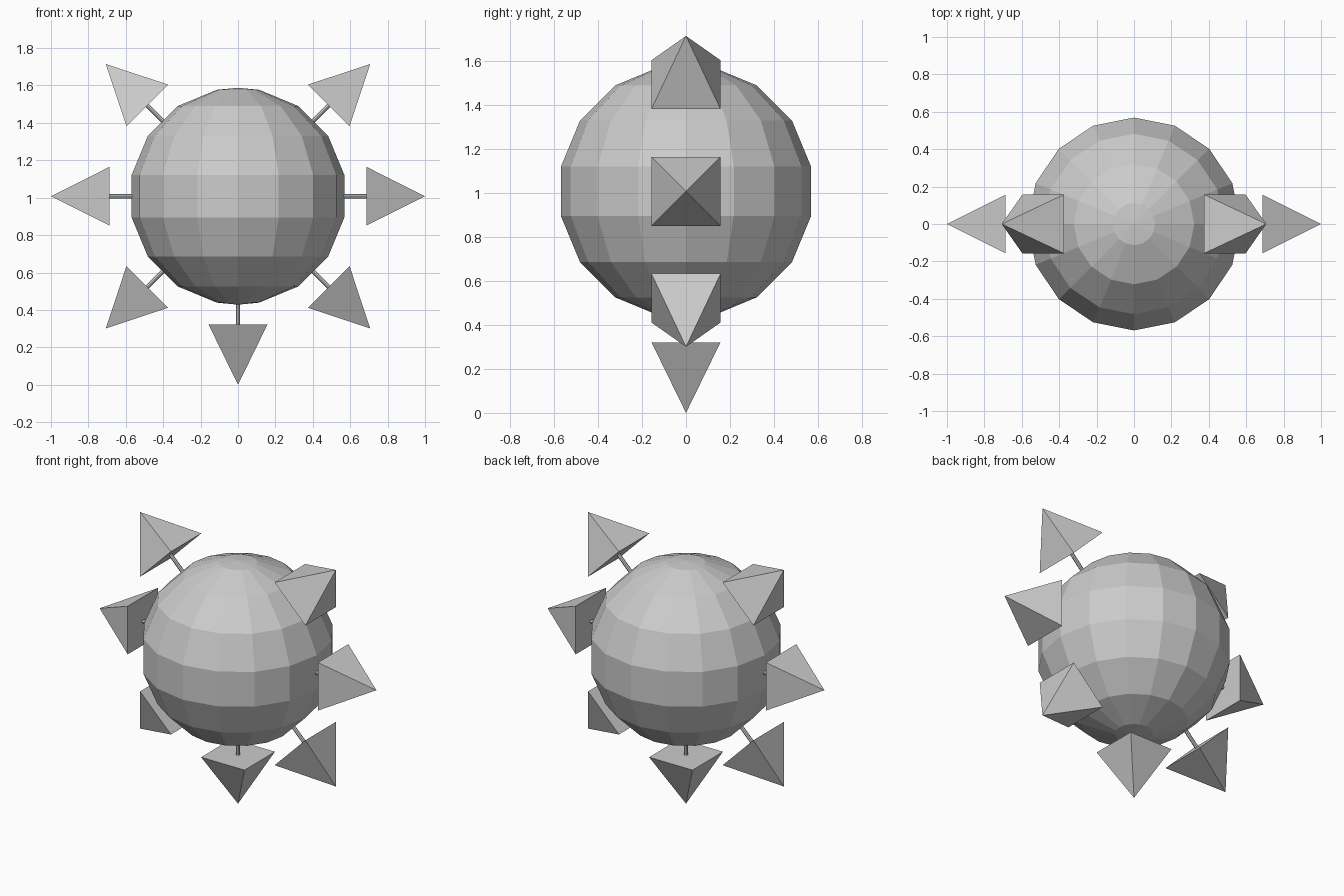
import bpy, bmesh
from math import sin, cos, pi, radians
from mathutils import Matrix, Vector

if "Cube" in bpy.data.objects:
    bpy.data.objects.remove(bpy.data.objects["Cube"])

CZ = 1.008      # height of the ball centre
R = 0.58        # ball radius
SIDES = 16


def make_object(name, bm):
    bmesh.ops.recalc_face_normals(bm, faces=bm.faces)
    mesh = bpy.data.meshes.new(name)
    bm.to_mesh(mesh)
    bm.free()
    obj = bpy.data.objects.new(name, mesh)
    bpy.context.collection.objects.link(obj)
    return obj


# Faceted ball: half-step latitude profile with poles, spun around z
bm = bmesh.new()
angles = [0] + [radians(11.25 + 22.5 * i) for i in range(8)] + [pi]
verts = [bm.verts.new((R * sin(a), 0, R * cos(a))) for a in angles]
edges = [bm.edges.new(pair) for pair in zip(verts, verts[1:])]
bmesh.ops.spin(bm, geom=verts + edges, cent=(0, 0, 0), axis=(0, 0, 1),
               angle=2 * pi, steps=SIDES, use_duplicate=False)
bmesh.ops.remove_doubles(bm, verts=bm.verts, dist=1e-4)
ball = make_object("ball", bm)
ball.location.z = CZ


def add_spike(index, angle, tip):
    """Thin stem and square pyramid pointing outward in the xz plane."""
    turn = Matrix.Translation((0, 0, CZ)) @ Matrix.Rotation(angle, 4, 'Y')
    base, half = 0.687, 0.157

    # Stem
    bm = bmesh.new()
    bmesh.ops.create_cone(bm, cap_ends=True, segments=8, radius1=0.012,
                          radius2=0.012, depth=base - 0.5,
                          matrix=turn @ Matrix.Translation((0, 0, (base + 0.5) / 2)))
    make_object(f"stem_{index}", bm)

    # Pyramid
    bm = bmesh.new()
    ring = [bm.verts.new((x * half, y * half, base))
            for x, y in ((-1, -1), (1, -1), (1, 1), (-1, 1))]
    top = bm.verts.new((0, 0, tip))
    bm.faces.new(ring)
    for i in range(4):
        bm.faces.new((ring[i], ring[(i + 1) % 4], top))
    bm.transform(turn)
    make_object(f"spike_{index}", bm)


# Seven spikes at 45 degree steps, none at the top
for i in range(1, 8):
    add_spike(i, radians(45 * i), CZ if i == 4 else 1.0)
